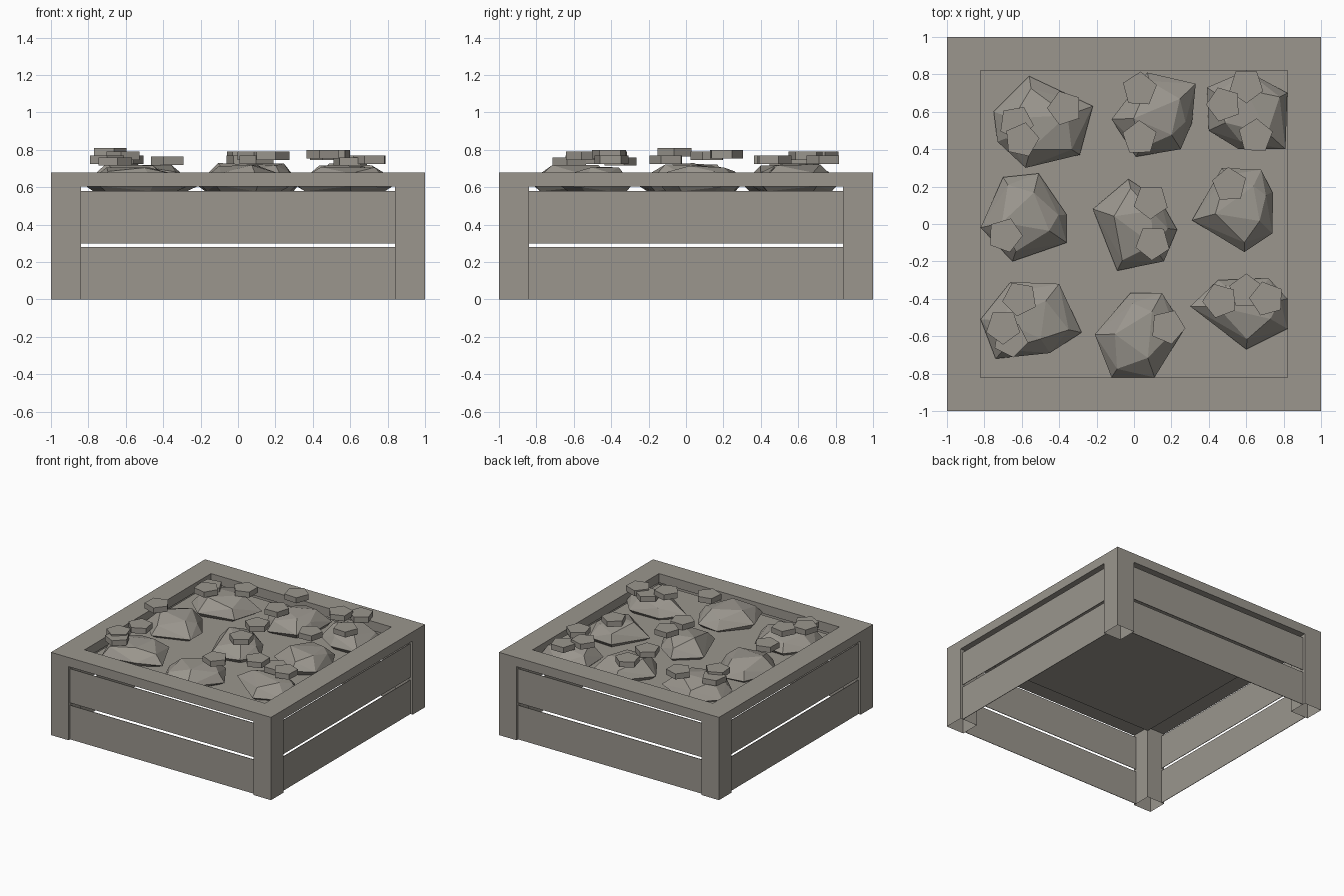
import bpy, bmesh, math, random
from mathutils import Vector, Matrix

random.seed(4)
cube = bpy.data.objects.get("Cube")
if cube:
    bpy.data.objects.remove(cube, do_unlink=True)

# One weathered stone-grey colour for everything
colour = (0.325, 0.305, 0.27, 1)
mat = bpy.data.materials.new("weathered_grey")
mat.use_nodes = True
mat.diffuse_color = colour
shader = next(n for n in mat.node_tree.nodes if n.type == "BSDF_PRINCIPLED")
shader.inputs["Base Color"].default_value = colour


def finish(name, bm):
    """Turn a bmesh into a named, flat-shaded object."""
    mesh = bpy.data.meshes.new(name)
    bm.to_mesh(mesh)
    bm.free()
    mesh.materials.append(mat)
    obj = bpy.data.objects.new(name, mesh)
    bpy.context.collection.objects.link(obj)
    return obj


def box(name, low, high, hollow=False):
    """Box between two opposite corners; a hollow one has no end caps."""
    bm = bmesh.new()
    low, high = Vector(low), Vector(high)
    size = Matrix.Diagonal((*(high - low), 1))
    bmesh.ops.create_cube(bm, size=1, matrix=Matrix.Translation((low + high) / 2) @ size)
    if hollow:
        bm.normal_update()
        ends = [f for f in bm.faces if abs(f.normal.z) > 0.5]
        bmesh.ops.delete(bm, geom=ends, context="FACES_ONLY")
    return finish(name, bm)


# Main dimensions of the planter
RIM, POST, SOIL = 0.82, 0.84, 0.58
RIM_LOW, RIM_TOP = 0.605, 0.68
GAP_LOW, GAP_TOP = 0.28, 0.30
FACE, SHEET = 0.98, 0.004


def square(bm, half, z):
    return [bm.verts.new((x * half, y * half, z))
            for x, y in ((-1, -1), (1, -1), (1, 1), (-1, 1))]


# Square top rim with an open centre
bm = bmesh.new()
loops = [square(bm, half, z) for half, z in
         ((1, RIM_LOW), (1, RIM_TOP), (RIM, RIM_TOP), (RIM, RIM_LOW))]
for k, loop in enumerate(loops):
    after = loops[(k + 1) % len(loops)]
    for i in range(4):
        j = (i + 1) % 4
        bm.faces.new((loop[i], loop[j], after[j], after[i]))
bmesh.ops.recalc_face_normals(bm, faces=bm.faces)
finish("top_rim", bm)

# Hollow corner posts
for side, sx in (("left", 1), ("right", -1)):
    for end, sy in (("front", -1), ("back", 1)):
        xs = sorted((sx * POST, sx))
        ys = sorted((sy * POST, sy))
        box(f"{end}_{side}_post", (xs[0], ys[0], 0), (xs[1], ys[1], RIM_LOW), hollow=True)

# Two thin boards on every side, slightly recessed between the posts
for turn, side in enumerate(("front", "left", "back", "right")):
    for level, z0, z1 in (("lower", 0, GAP_LOW), ("upper", GAP_TOP, SOIL)):
        board = box(f"{side}_{level}_board", (-POST, -FACE, z0), (POST, SHEET - FACE, z1))
        board.data.transform(Matrix.Rotation(turn * math.pi / 2, 4, "Z"))

# Thin soil bed
box("soil_bed", (-POST, -POST, SOIL - SHEET), (POST, POST, SOIL))

# Faceted clumps: outline seen from above as (x, y) pairs, then the peak height
clumps = {
    "back_right": (((-.56, .79), (-.22, .63), (-.29, .37), (-.58, .30), (-.73, .44), (-.75, .6)), .72),
    "back_middle": (((.07, .81), (.33, .75), (.31, .54), (.25, .4), (.01, .36), (-.12, .56)), .73),
    "back_left": (((.39, .73), (.6, .82), (.82, .7), (.81, .4), (.56, .4), (.4, .5)), .73),
    "middle_right": (((-.7, .25), (-.51, .27), (-.36, .05), (-.36, -.1), (-.65, -.2), (-.82, -.02)), .73),
    "centre": (((-.03, .24), (.14, .13), (.23, -.03), (.16, -.2), (-.09, -.25), (-.22, .08)), .73),
    "middle_left": (((.47, .3), (.68, .29), (.74, .17), (.74, -.05), (.59, -.15), (.31, .02)), .72),
    "front_right": (((-.66, -.31), (-.4, -.32), (-.28, -.58), (-.45, -.69), (-.74, -.72), (-.82, -.51)), .71),
    "front_middle": (((-.02, -.37), (.15, -.37), (.27, -.56), (.11, -.82), (-.12, -.82), (-.21, -.59)), .72),
    "front_left": (((.45, -.3), (.72, -.29), (.82, -.4), (.82, -.56), (.6, -.67), (.3, -.44)), .71),
}
for place, (outline, peak) in clumps.items():
    bm = bmesh.new()
    points = [Vector((x, y, 0)) for x, y in outline]
    middle = sum(points, Vector()) / len(points)
    for i, p in enumerate(points):
        arm = p - middle
        rings = [(1, random.uniform(.6, .625)), (.82, SOIL - SHEET / 2)]
        if i % 2:
            rings.append((.55, peak - random.uniform(0, .015)))
        else:
            rings.append((random.uniform(.75, .82), random.uniform(.67, .685)))
        for reach, z in rings:
            bm.verts.new(middle + arm * reach + Vector((0, 0, z)))
    hull = bmesh.ops.convex_hull(bm, input=bm.verts)
    spare = [v for v in set(hull["geom_interior"] + hull["geom_unused"])
             if isinstance(v, bmesh.types.BMVert)]
    bmesh.ops.delete(bm, geom=spare, context="VERTS")
    bmesh.ops.recalc_face_normals(bm, faces=bm.faces)
    finish(f"{place}_clump", bm)

# Small five-sided caps resting on the clumps: x, y, top height
caps = (
    (-.37, .62, .765), (-.63, .54, .75), (-.60, .45, .77),
    (.03, .72, .79), (.03, .46, .77),
    (.60, .74, .77), (.48, .64, .79), (.65, .47, .77),
    (-.69, -.06, .81), (.09, .12, .79), (.10, -.10, .77), (.51, .21, .80),
    (-.61, -.40, .79), (-.70, -.55, .77), (-.66, -.62, .76),
    (.18, -.55, .79), (.46, -.41, .80), (.60, -.36, .76), (.71, -.40, .77),
)
THICK = 0.045
for n, (x, y, top) in enumerate(caps, 1):
    bm = bmesh.new()
    spin = Matrix.Rotation(random.uniform(0, math.tau), 4, "Z")
    place = Matrix.Translation((x, y, top - THICK / 2))
    bmesh.ops.create_cone(bm, cap_ends=True, segments=5, radius1=.095, radius2=.095,
                          depth=THICK, matrix=place @ spin)
    finish(f"cap_{n:02d}", bm)
